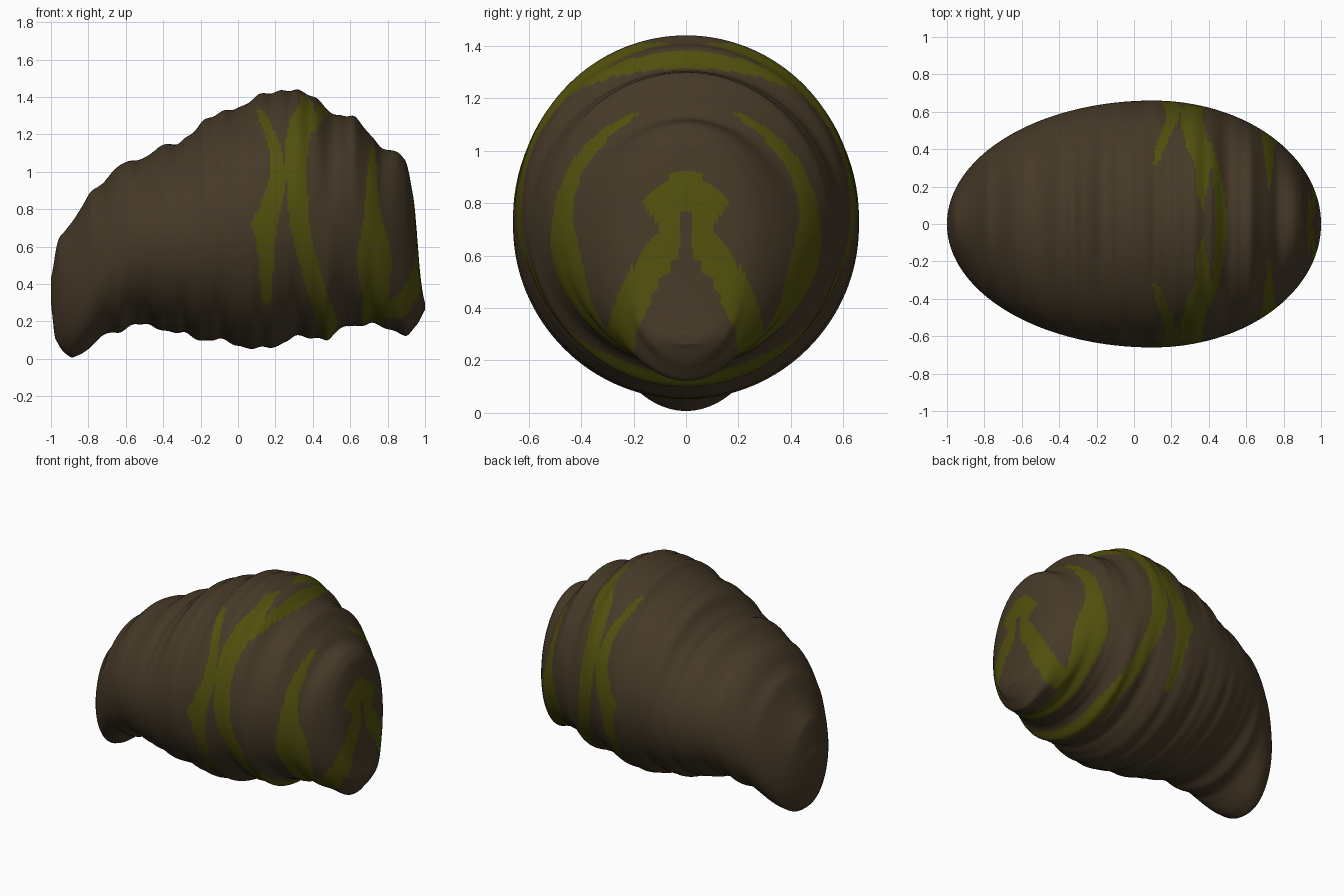
import bpy, bmesh, math

if "Cube" in bpy.data.objects:
    bpy.data.objects.remove(bpy.data.objects["Cube"], do_unlink=True)

COLUMNS, RING = 240, 176
WIDTH, WIDEST = 0.66, 0.1


def material(name, colour):
    mat = bpy.data.materials.new(name)
    mat.use_nodes = True
    mat.diffuse_color = (*colour, 1)
    mat.node_tree.nodes["Principled BSDF"].inputs["Base Color"].default_value = (*colour, 1)
    return mat


def lerp_row(rows, t):
    """Interpolate the remaining values of sorted rows by their first value."""
    if t <= rows[0][0]:
        return rows[0][1:]
    for a, b in zip(rows, rows[1:]):
        if t <= b[0]:
            f = (t - a[0]) / (b[0] - a[0])
            return [p + (q - p) * f for p, q in zip(a[1:], b[1:])]
    return rows[-1][1:]


def soft(rows, x, span=0.012):
    """Profile height at x, rounded a little at the corners."""
    offsets = [-span, -span / 2, 0, span / 2, span]
    return sum(lerp_row(rows, x + d)[0] for d in offsets) / len(offsets)


def inside(rows, t, value):
    if not rows[0][0] <= t <= rows[-1][0]:
        return False
    low, high = lerp_row(rows, t)
    return low <= value <= high


# Lumpy ridge along the top and keel along the bottom: (x, z)
ridge = [(-1, .41), (-.965, .64), (-.885, .73), (-.79, .89), (-.71, .95), (-.635, 1.04),
         (-.48, 1.08), (-.42, 1.14), (-.32, 1.15), (-.25, 1.2), (-.19, 1.27), (-.09, 1.32),
         (.035, 1.35), (.1, 1.41), (.22, 1.43), (.31, 1.44), (.41, 1.4), (.515, 1.3),
         (.62, 1.3), (.69, 1.22), (.76, 1.13), (.865, 1.1), (.905, 1.05), (.93, .9),
         (.95, .8), (.965, .52), (.99, .33), (1, .28)]
keel = [(-1, .38), (-.99, .13), (-.945, .05), (-.89, 0), (-.79, .055), (-.725, .13),
        (-.62, .145), (-.55, .19), (-.47, .18), (-.39, .145), (-.285, .14), (-.19, .09),
        (-.1, .11), (.035, .055), (.22, .065), (.3, .125), (.48, .1), (.57, .18),
        (.65, .17), (.71, .195), (.8, .16), (.905, .12), (.94, .16), (.97, .2), (1, .27)]

# Side stripes: (z, near x, far x)
side_stripes = [
    [(.29, .14, .17), (.32, .125, .18), (.64, .1, .2), (.72, .07, .21), (.8, .11, .23),
     (.96, .17, .26), (1.12, .17, .23), (1.2, .14, .2), (1.33, .1, .14)],
    [(.08, .46, .54), (.21, .42, .53), (.37, .37, .47), (.58, .31, .41), (.72, .275, .38),
     (.93, .26, .37), (1.07, .25, .37), (1.2, .26, .39), (1.28, .28, .42), (1.36, .33, .4),
     (1.41, .335, .37)],
    [(1.2, .36, .39), (1.28, .38, .46), (1.32, .42, .5), (1.4, .44, .5)],
    [(.17, .67, .78), (.29, .67, .8), (.37, .66, .815), (.52, .635, .82), (.61, .645, .815),
     (.74, .67, .77), (.85, .68, .75), (1, .69, .745), (1.14, .715, .73)],
]
# Stripe around the blunt end: (z, inner y, outer y)
end_stripe = [(.17, .2, .29), (.3, .19, .3), (.4, .15, .28), (.5, .1, .24), (.6, .03, .18),
              (.65, .02, .13), (.7, .02, .1), (.75, .02, .13), (.8, 0, .16), (.85, 0, .14),
              (.88, 0, .08), (.93, 0, .03)]


def is_striped(p):
    if p.x > .76 and inside(end_stripe, p.z, abs(p.y)):
        return True
    return any(inside(s, p.z, p.x) for s in side_stripes)


# Body: oval cross-sections lofted from the pointed foot to the blunt end
bm = bmesh.new()
rings = []
for i in range(COLUMNS + 1):
    a = math.pi * i / COLUMNS
    reach = (1 + WIDEST) if a < math.pi / 2 else (1 - WIDEST)
    x = WIDEST - reach * math.cos(a)
    ripple = .005 * math.sin(62 * x) * math.sin(a)
    top = soft(ridge, x) + ripple
    bottom = max(0, soft(keel, x) + ripple)
    mid, half = (top + bottom) / 2, (top - bottom) / 2
    ring = []
    for j in range(RING):
        t = math.tau * j / RING
        ring.append(bm.verts.new((x, WIDTH * math.sin(a) * math.sin(t), mid + half * math.cos(t))))
    rings.append(ring)
for r, s in zip(rings, rings[1:]):
    for j in range(RING):
        k = (j + 1) % RING
        bm.faces.new((r[j], r[k], s[k], s[j]))
bmesh.ops.remove_doubles(bm, verts=bm.verts, dist=.0005)
bmesh.ops.recalc_face_normals(bm, faces=bm.faces)
for f in bm.faces:
    f.smooth = True
    f.material_index = int(is_striped(f.calc_center_median()))

mesh = bpy.data.meshes.new("striped_body")
bm.to_mesh(mesh)
bm.free()
mesh.materials.append(material("dark brown", (.062, .042, .021)))
mesh.materials.append(material("olive green", (.082, .080, .004)))
body = bpy.data.objects.new("striped_body", mesh)
bpy.context.collection.objects.link(body)
